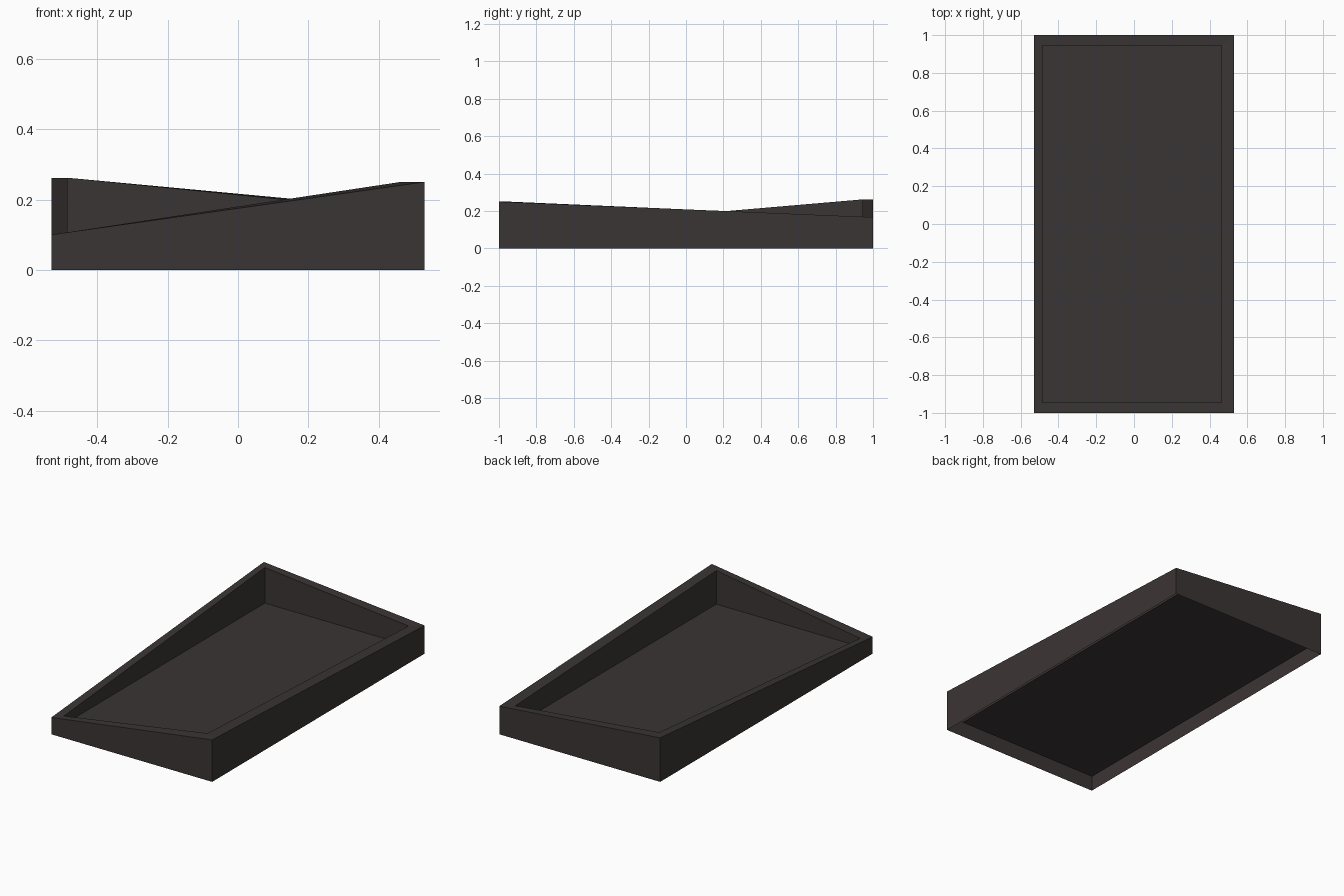
import bpy, bmesh

if "Cube" in bpy.data.objects:
    bpy.data.objects.remove(bpy.data.objects["Cube"])

# one dark brown-grey colour
mat = bpy.data.materials.new("dark_brown_grey")
mat.diffuse_color = (0.044, 0.035, 0.035, 1)
mat.use_nodes = True
mat.node_tree.nodes["Principled BSDF"].inputs["Base Color"].default_value = mat.diffuse_color

# rim heights at front-left, front-right, back-right, back-left
HEIGHTS = (0.10, 0.25, 0.167, 0.262)
FLOOR_Z = 0.05


def ring(bm, x0, x1, y, heights):
    """Four corners, counter-clockwise seen from above."""
    corners = ((x0, -y), (x1, -y), (x1, y), (x0, y))
    return [bm.verts.new((cx, cy, h)) for (cx, cy), h in zip(corners, heights)]


bm = bmesh.new()
# outer foot -> outer rim -> inner rim -> floor edge, open underneath
rings = [
    ring(bm, -0.53, 0.53, 1.0, [0] * 4),
    ring(bm, -0.53, 0.53, 1.0, HEIGHTS),
    ring(bm, -0.485, 0.462, 0.945, HEIGHTS),
    ring(bm, -0.485, 0.462, 0.945, [FLOOR_Z] * 4),
]
for a, b in zip(rings, rings[1:]):
    for i in range(4):
        j = (i + 1) % 4
        bm.faces.new((a[i], a[j], b[j], b[i]))
bm.faces.new(rings[-1])  # tray floor

mesh = bpy.data.meshes.new("sloped_tray")
bm.to_mesh(mesh)
bm.free()
mesh.materials.append(mat)
tray = bpy.data.objects.new("sloped_tray", mesh)
bpy.context.collection.objects.link(tray)
